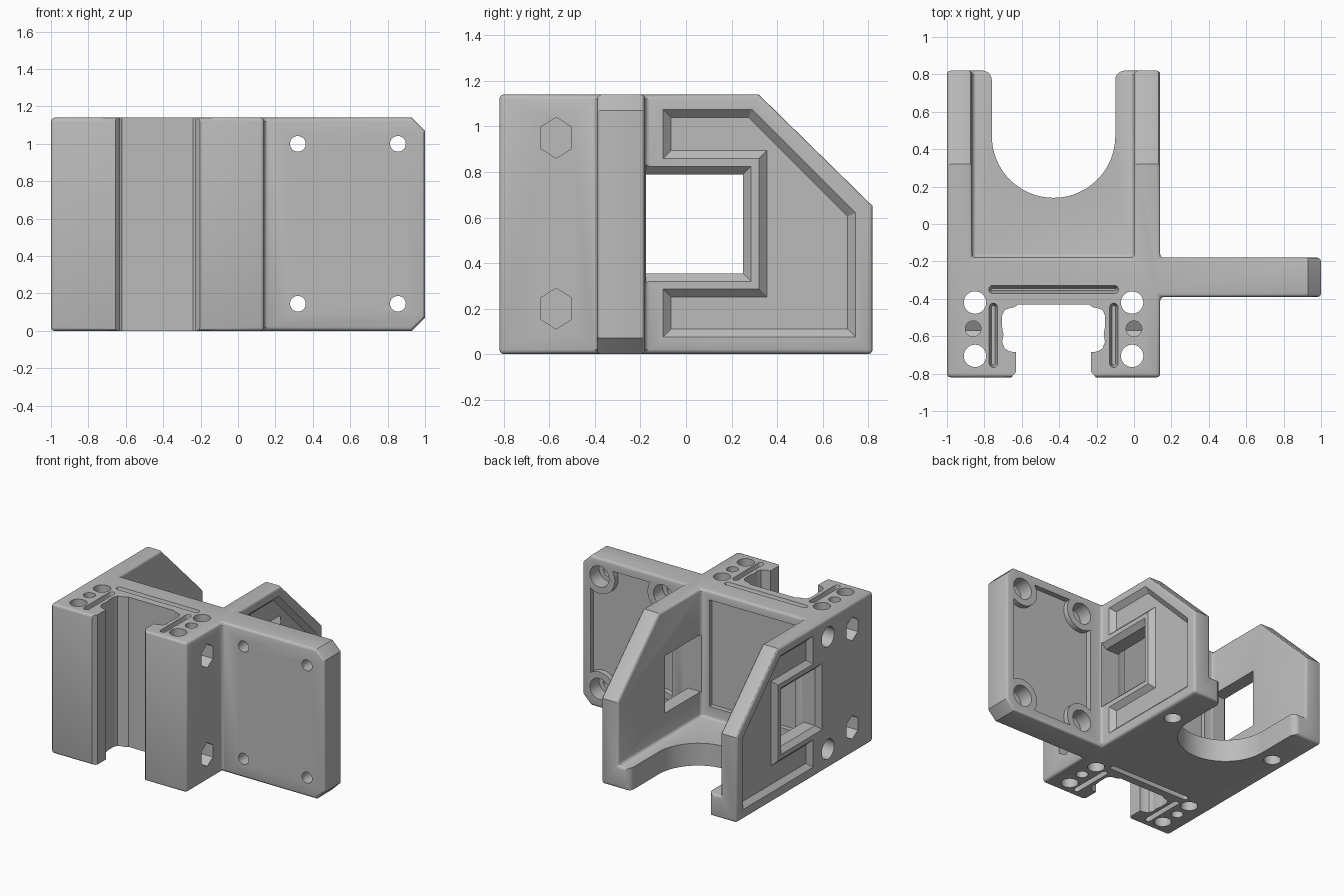
import bpy, bmesh, math
from mathutils import Vector

if "Cube" in bpy.data.objects:
    bpy.data.objects.remove(bpy.data.objects["Cube"], do_unlink=True)

H = 1.14          # overall height
MID = -0.43       # symmetry plane of the clamp and the cradle


def prism(name, pts, axis, lo, hi, hi_pts=None):
    """Extrude an outline along an axis, optionally tapering to a second outline."""
    place = {"x": lambda p, h: (h, p[0], p[1]),
             "y": lambda p, h: (p[0], h, p[1]),
             "z": lambda p, h: (p[0], p[1], h)}[axis]
    bm = bmesh.new()
    a = [bm.verts.new(place(p, lo)) for p in pts]
    b = [bm.verts.new(place(p, hi)) for p in (hi_pts or pts)]
    bm.faces.new(a)
    bm.faces.new(b[::-1])
    for i in range(len(a)):
        j = (i + 1) % len(a)
        bm.faces.new((a[i], b[i], b[j], a[j]))
    bmesh.ops.recalc_face_normals(bm, faces=bm.faces[:])
    me = bpy.data.meshes.new(name)
    bm.to_mesh(me)
    bm.free()
    ob = bpy.data.objects.new(name, me)
    bpy.context.collection.objects.link(ob)
    return ob


def rect(a0, a1, b0, b1):
    return [(a0, b0), (a1, b0), (a1, b1), (a0, b1)]


def arc(ca, cb, r, start, end, n):
    steps = [math.radians(start + (end - start) * i / n) for i in range(n + 1)]
    return [(ca + r * math.cos(t), cb + r * math.sin(t)) for t in steps]


def circle(ca, cb, r, n=32):
    return arc(ca, cb, r, 0, 360, n)[:-1]


def inset(pts, d):
    """Mitred inward offset of a counter-clockwise outline."""
    out = []
    for i, p in enumerate(pts):
        p, q, s = Vector(p), Vector(pts[i - 1]), Vector(pts[(i + 1) % len(pts)])
        e, f = (p - q).normalized(), (s - p).normalized()
        n1, n2 = Vector((-e.y, e.x)), Vector((-f.y, f.x))
        out.append(tuple(p + (n1 + n2) * d / (1 + n1.dot(n2))))
    return out


def apply_mod(ob, mod):
    bpy.context.view_layer.objects.active = ob
    bpy.ops.object.modifier_apply(modifier=mod.name)


def cut(ob, *args):
    """Subtract a prism from an object."""
    tool = prism("cutter", *args)
    cut_with(ob, tool)


def cut_with(ob, tool):
    tool.hide_render = True
    mod = ob.modifiers.new("cut", "BOOLEAN")
    mod.operation, mod.solver, mod.object = "DIFFERENCE", "EXACT", tool
    apply_mod(ob, mod)
    bpy.data.objects.remove(tool, do_unlink=True)


# Body and side plate in one outline
body = prism("mounting_bracket", [
    (-1, -0.82), (0.14, -0.82), (0.14, -0.39), (1, -0.39),
    (1, -0.18), (0.14, -0.18), (0.14, 0.82), (-1, 0.82)], "z", 0, H)

# Chamber between the side walls, sloped wall tops, plate corners
cut(body, rect(-0.865, 0, -0.18, 1), "z", 0.17, 2)
cut(body, [(0.32, H), (0.92, 0.552), (0.92, 1.3), (0.32, 1.3)], "x", -1.2, 0.3)
cut(body, [(0.93, H), (1.05, H - 0.12), (1.05, 1.3), (0.93, 1.3)], "y", -0.6, 0)
cut(body, [(0.93, 0), (0.93, -0.1), (1.05, -0.1), (1.05, 0.12)], "y", -0.6, 0)

# Softened edges
bev = body.modifiers.new("soft_edges", "BEVEL")
bev.width, bev.segments = 0.02, 3
bev.limit_method, bev.angle_limit = "ANGLE", math.radians(50)
apply_mod(body, bev)

# Round cradle opening in the floor, flared at the back
half = arc(0, 0.47, 0.33, 270, 360, 20) + arc(0.38, 0.77, 0.05, 180, 90, 5) + [(0.38, 0.95)]
cradle = [(MID + d, y) for d, y in half] + [(MID - d, y) for d, y in half[:0:-1]]
cut(body, cradle, "z", -0.1, 0.3)

# Clamp channel at the front
half = [(0.23, -0.9), (0.23, -0.825), (0.2, -0.79), (0.2, -0.685), (0.235, -0.682),
        (0.262, -0.665), (0.275, -0.63), (0.268, -0.59), (0.275, -0.55), (0.275, -0.49),
        (0.262, -0.46), (0.235, -0.45), (0.21, -0.445), (0.19, -0.43)]
cut(body, [(MID + d, y) for d, y in half] + [(MID - d, y) for d, y in half[::-1]],
    "z", -0.1, 1.3)

# Windows through both walls, with chamfered rims
cut(body, rect(-0.175, 0.25, 0.355, 0.79), "x", -1.2, 0.3)
cut(body, rect(-0.175, 0.25, 0.355, 0.79), "x", 0.105, 0.16,
    rect(-0.175, 0.305, 0.3, 0.845))
cut(body, rect(-0.175, 0.25, 0.355, 0.79), "x", -0.965, -1.02,
    rect(-0.23, 0.305, 0.3, 0.845))

# C-shaped tapered pockets on the outer wall faces
pocket = [(-0.1, 0.075), (0.745, 0.075), (0.745, 0.62), (0.29, 1.075), (-0.1, 1.075),
          (-0.1, 0.86), (0.32, 0.86), (0.32, 0.285), (-0.1, 0.285)]
for face, out in ((0.14, 1), (-1, -1)):
    cut(body, inset(pocket, 0.035), "x", face - 0.035 * out, face + 0.01 * out,
        inset(pocket, -0.01))

# Recess on the chamber's rear panel
cut(body, rect(-0.79, -0.07, 0.26, 1.07), "y", -0.215, -0.1)

# Side plate: recess with round corner bosses, counterbored bolt holes
bolts = [(x, z) for x in (0.32, 0.855) for z in (0.145, 1.0)]
recess = prism("cutter", rect(0.243, 0.932, 0.07, 1.07), "y", -0.22, -0.1)
for x, z in bolts:
    cut(recess, circle(x, z, 0.13), "y", -0.4, 0)
cut_with(body, recess)
for x, z in bolts:
    cut(body, circle(x, z, 0.08), "y", -0.29, -0.1)
    cut(body, circle(x, z, 0.042), "y", -0.5, -0.1)

# Blind holes in the plain side and the base
for z in (0.145, 1.0):
    cut(body, circle(-0.28, z, 0.075), "x", -1.1, -0.87)
for d in (-0.45, 0.45):
    cut(body, circle(MID + d, 0.44, 0.06), "z", -0.1, 0.1)

# Clamp arms: through holes, nut traps, pin holes and grooves
for s in (-1, 1):
    for y in (-0.42, -0.705):
        cut(body, circle(MID + s * 0.42, y, 0.06), "z", -0.1, 1.3)
    for z in (0.2, 0.95):
        hexagon = [(-0.57, z + 0.09), (-0.638, z + 0.047), (-0.638, z - 0.047),
                   (-0.57, z - 0.09), (-0.502, z - 0.047), (-0.502, z + 0.047)]
        cut(body, hexagon, "x", MID + s * 0.37, MID + s * 0.7)
    for lo, hi in ((-0.1, 0.2), (0.95, 1.3)):
        cut(body, circle(MID + s * 0.43, -0.56, 0.042), "z", lo, hi)


def slot(a0, a1, c, r):
    return arc(a1, c, r, -90, 90, 8) + arc(a0, c, r, 90, 270, 8)


rear = slot(-0.755, -0.105, -0.35, 0.023), slot(-0.755, -0.105, -0.35, 0.006)
grooves = [rear]
for s in (-1, 1):
    grooves.append([[(MID + s * 0.322 + b, a) for a, b in slot(-0.745, -0.445, 0, r)]
                    for r in (0.023, 0.009)])
for wide, narrow in grooves:
    cut(body, narrow, "z", H - 0.06, H + 0.005, wide)
    cut(body, narrow, "z", 0.06, -0.005, wide)

# Material and shading
grey = bpy.data.materials.new("light_grey")
grey.use_nodes = True
colour = (0.5, 0.5, 0.5, 1)
grey.diffuse_color = colour
grey.node_tree.nodes["Principled BSDF"].inputs["Base Color"].default_value = colour
body.data.materials.clear()
body.data.materials.append(grey)
for p in body.data.polygons:
    p.material_index = 0
for o in bpy.context.selected_objects:
    o.select_set(False)
body.select_set(True)
bpy.context.view_layer.objects.active = body
bpy.ops.object.shade_smooth_by_angle(angle=math.radians(30))
